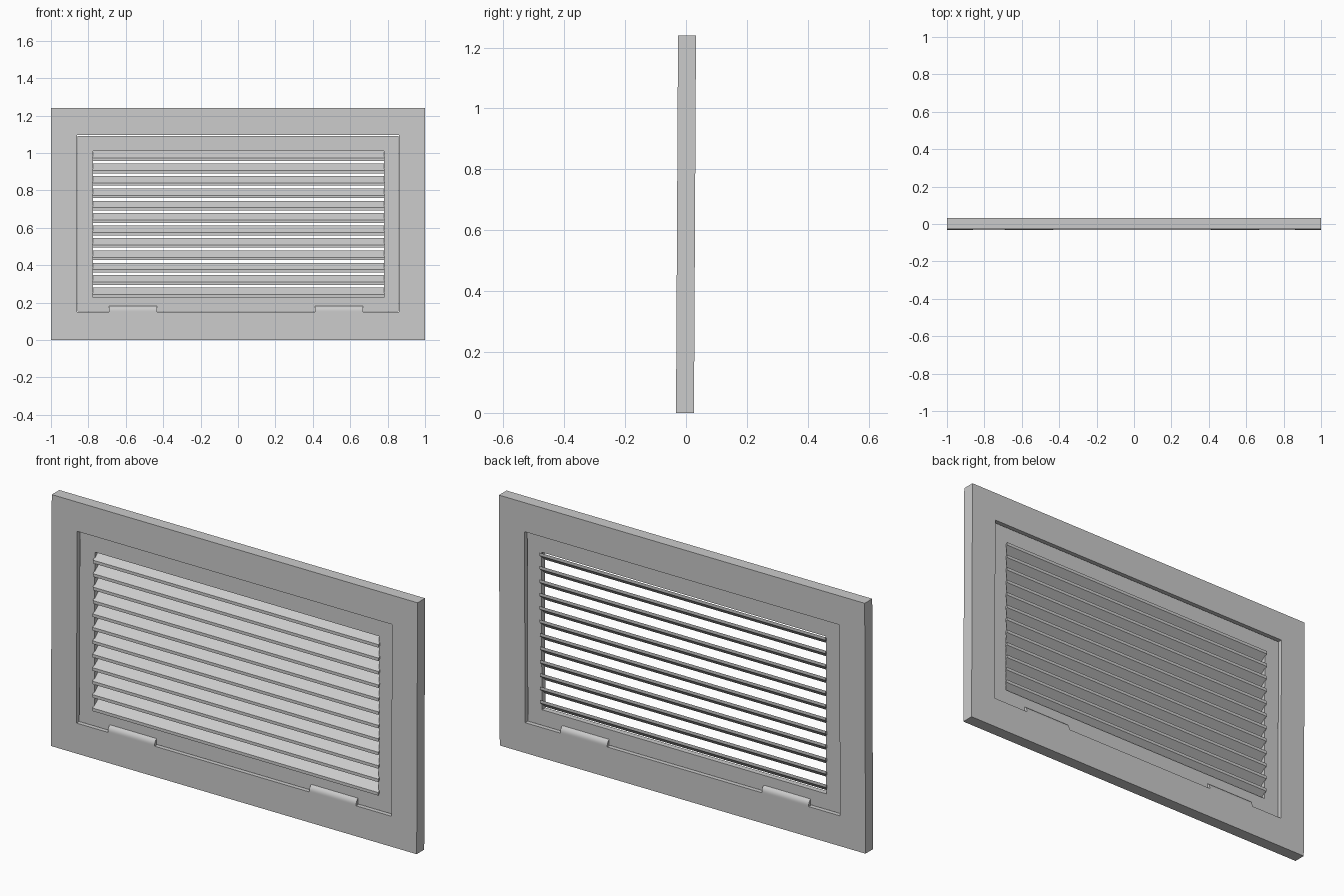
import bpy
import math
from mathutils import Matrix

if "Cube" in bpy.data.objects:
    bpy.data.objects.remove(bpy.data.objects["Cube"])

HALF = 0.0295            # half thickness of the outer frame
LEAN = 0.0066 / 1.24     # slight backward lean of the whole unit
SHEAR = Matrix(((1, 0, 0, 0), (0, 1, LEAN, -0.62 * LEAN), (0, 0, 1, 0), (0, 0, 0, 1)))


def make(name, verts, faces):
    mesh = bpy.data.meshes.new(name)
    mesh.from_pydata(verts, [], faces)
    mesh.transform(SHEAR)
    obj = bpy.data.objects.new(name, mesh)
    bpy.context.collection.objects.link(obj)
    return obj


def ring(name, outer, inner, half):
    """Rectangular frame; rectangles are (x0, x1, z0, z1)."""
    def rect(r, y):
        x0, x1, z0, z1 = r
        return [(x0, y, z0), (x1, y, z0), (x1, y, z1), (x0, y, z1)]
    verts = rect(outer, -half) + rect(inner, -half) + rect(outer, half) + rect(inner, half)
    faces = []
    for i in range(4):
        j = (i + 1) % 4
        faces += [(i, j, j + 4, i + 4), (i + 8, i + 12, j + 12, j + 8),
                  (i, i + 8, j + 8, j), (i + 4, j + 4, j + 12, i + 12)]
    return make(name, verts, faces)


def extrude_x(name, profile, x0, x1):
    """Extrude a closed (y, z) profile along x."""
    n = len(profile)
    verts = [(x, y, z) for x in (x0, x1) for y, z in profile]
    faces = [tuple(range(n))[::-1], tuple(range(n, 2 * n))]
    faces += [(i, (i + 1) % n, (i + 1) % n + n, i + n) for i in range(n)]
    return make(name, verts, faces)


# Outer frame and recessed inner door panel
ring("outer_frame", (-1, 1, 0, 1.24), (-0.861, 0.861, 0.15, 1.096), HALF)
ring("inner_panel", (-0.857, 0.857, 0.153, 1.092), (-0.775, 0.78, 0.23, 1.01), 0.0135)

# Sloping louvre slats, low edge to the front
DEPTH, RISE, LIP = 0.0225, 0.037, 0.015
for i in range(12):
    top = 1.01 - i * 0.0663
    low = top - RISE
    profile = [(-DEPTH, low - LIP), (DEPTH, top - LIP), (DEPTH, top), (-DEPTH, low)]
    extrude_x(f"louvre_slat_{i + 1}", profile, -0.779, 0.784)

# Round-topped hinge knuckles, flush with the frame faces
centre = 0.185 - HALF
arc = [(HALF * math.cos(a), centre + HALF * math.sin(a))
       for a in (math.pi * k / 16 for k in range(17))]
for side, x in (("left", -0.5615), ("right", 0.54)):
    knuckle = extrude_x(f"hinge_knuckle_{side}", [(-HALF, 0.15), (HALF, 0.15)] + arc,
                        x - 0.128, x + 0.128)
    bpy.context.view_layer.objects.active = knuckle
    knuckle.select_set(True)
    bpy.ops.object.shade_smooth_by_angle(angle=math.radians(30))
    knuckle.select_set(False)
